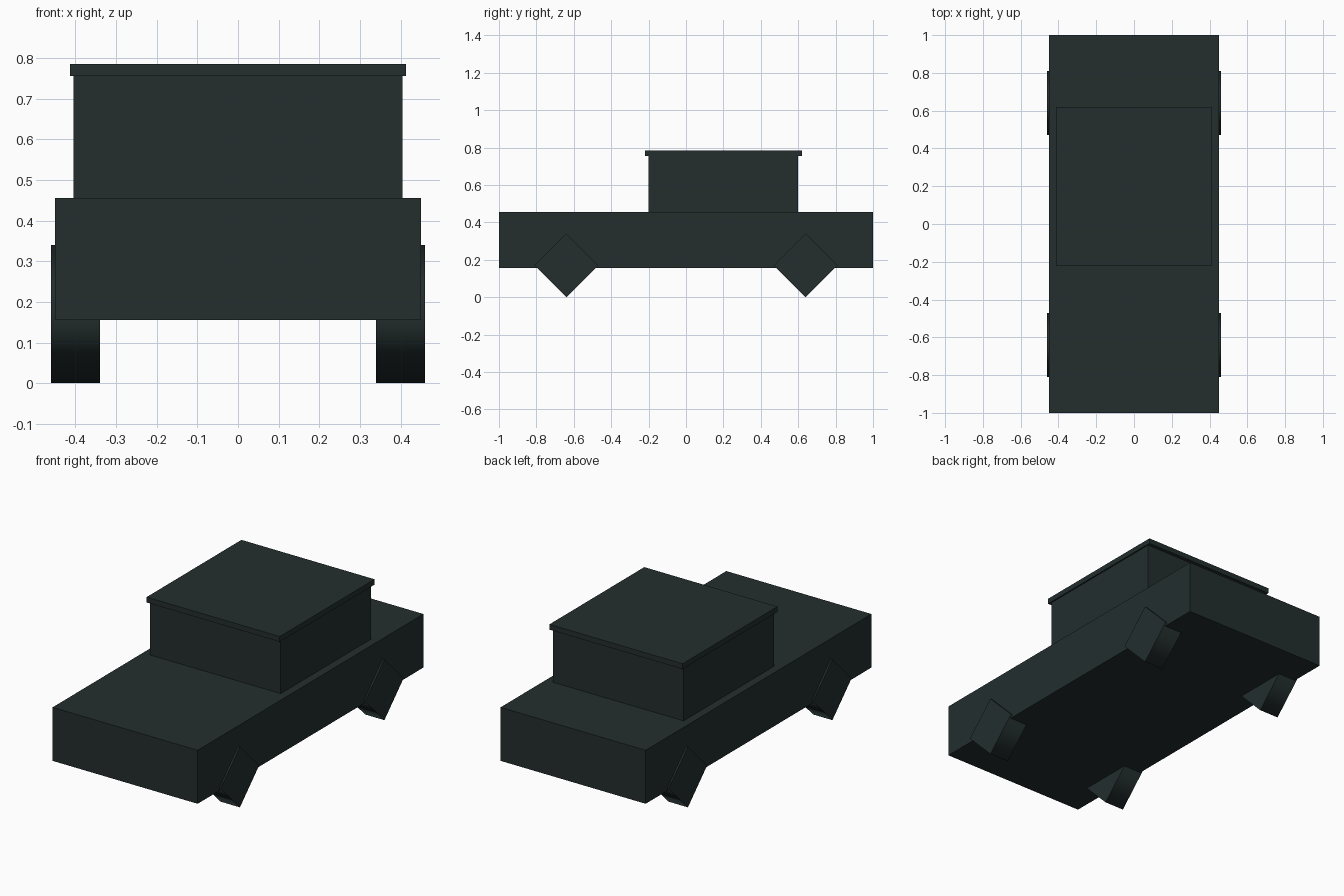
import bpy
import math

default = bpy.data.objects.get("Cube")
if default:
    bpy.data.objects.remove(default, do_unlink=True)

# Single dark paint
paint = bpy.data.materials.new("dark_slate_green")
paint.use_nodes = True
colour = (0.017, 0.027, 0.027, 1)
paint.diffuse_color = colour
paint.node_tree.nodes["Principled BSDF"].inputs["Base Color"].default_value = colour


def box(name, low, high):
    """Flat-shaded box between two corners."""
    bpy.ops.mesh.primitive_cube_add(size=1)
    obj = bpy.context.object
    obj.name = name
    for v in obj.data.vertices:
        v.co = [l + (c + 0.5) * (h - l) for c, l, h in zip(v.co, low, high)]
    obj.data.materials.append(paint)
    return obj


def wheel(name, x, y):
    """Four-sided wheel standing on a corner, with smooth tread and flat caps."""
    bpy.ops.mesh.primitive_cylinder_add(
        vertices=4, radius=0.17, depth=0.12,
        location=(x, y, 0.17), rotation=(0, math.pi / 2, 0))
    obj = bpy.context.object
    obj.name = name
    for face in obj.data.polygons:
        face.use_smooth = abs(face.normal.z) < 0.5
    obj.data.materials.append(paint)
    return obj


# Body, cabin and overhanging roof
box("body", (-0.45, -1, 0.155), (0.45, 1, 0.455))
box("cabin", (-0.405, -0.2, 0.455), (0.405, 0.6, 0.755))
box("roof", (-0.413, -0.22, 0.755), (0.413, 0.62, 0.785))

# Wheels at the four corners
for end, y in (("front", -0.64), ("rear", 0.64)):
    for side, x in (("left", 0.4), ("right", -0.4)):
        wheel(f"{end}_{side}_wheel", x, y)
